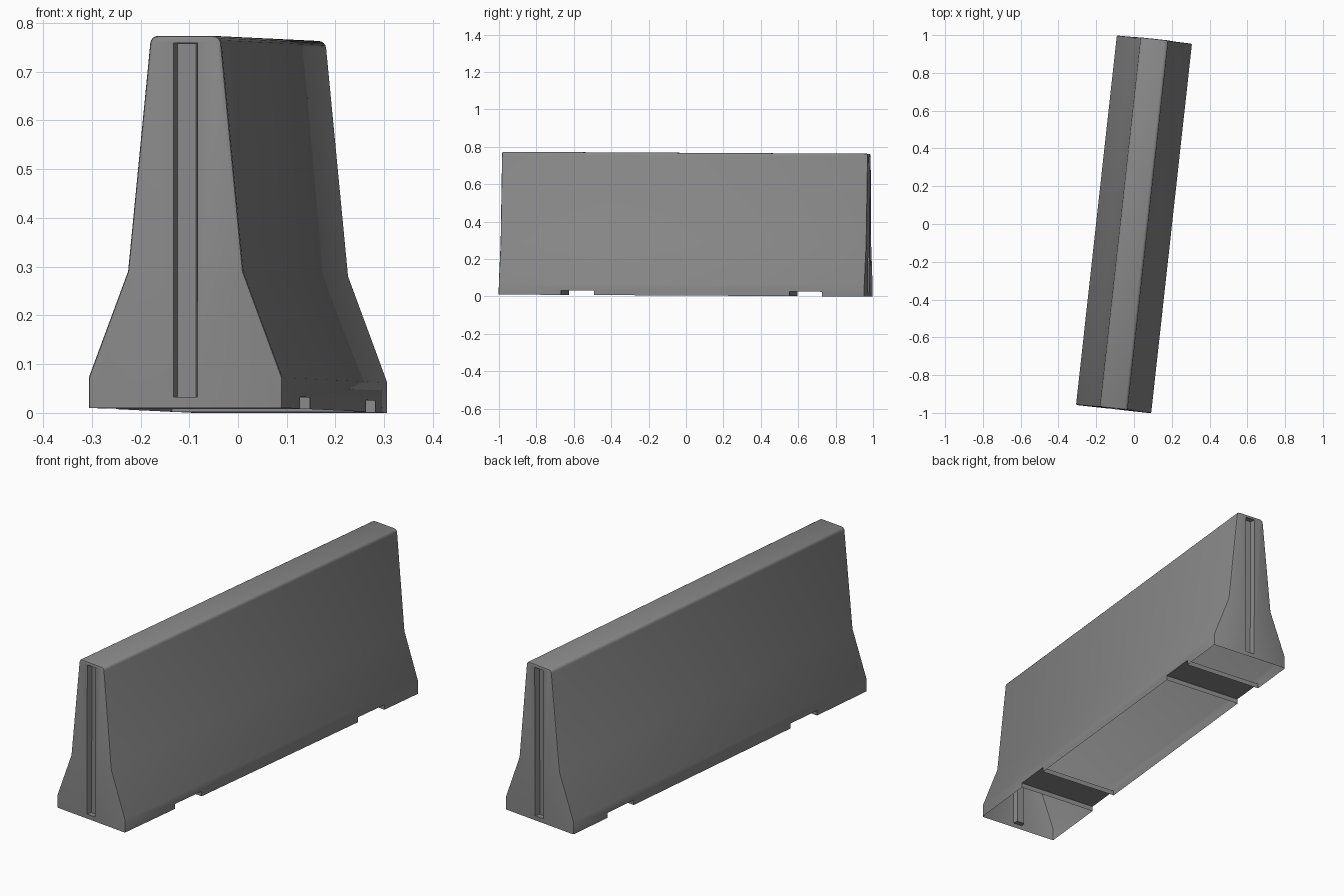
import bpy, bmesh, math
from mathutils import Matrix

if "Cube" in bpy.data.objects:
    bpy.data.objects.remove(bpy.data.objects["Cube"])

HALF = 0.984            # half length of the barrier
HEIGHT = 0.763

concrete = bpy.data.materials.new("concrete_grey")
concrete.diffuse_color = (0.25, 0.25, 0.25, 1)
concrete.use_nodes = True
concrete.node_tree.nodes["Principled BSDF"].inputs["Base Color"].default_value = concrete.diffuse_color


def prism(name, outline, lo, hi, axis):
    """Extrude a 2D outline along y (outline = x,z) or z (outline = x,y)."""
    bm = bmesh.new()

    def put(p, t):
        return bm.verts.new((p[0], t, p[1]) if axis == 'y' else (p[0], p[1], t))
    a = [put(p, lo) for p in outline]
    b = [put(p, hi) for p in outline]
    bm.faces.new(a)
    bm.faces.new(b[::-1])
    n = len(a)
    for i in range(n):
        bm.faces.new((a[i], b[i], b[(i + 1) % n], a[(i + 1) % n]))
    bmesh.ops.recalc_face_normals(bm, faces=bm.faces)
    me = bpy.data.meshes.new(name)
    bm.to_mesh(me)
    bm.free()
    ob = bpy.data.objects.new(name, me)
    bpy.context.collection.objects.link(ob)
    return ob


# barrier body: sloped profile with rounded top edges
r = 0.016
half = [(0.2, 0), (0.2, 0.062), (0.119, 0.28)]
for i in range(5):
    t = math.radians(5 + 85 * i / 4)
    half.append((0.0735 - r + r * math.cos(t), HEIGHT - r + r * math.sin(t)))
outline = half + [(-x, z) for x, z in reversed(half)]
body = prism("barrier_body", outline, -HALF, HALF, 'y')
body.data.materials.append(concrete)

# soften the outline edges of both ends
bm = bmesh.new()
bm.from_mesh(body.data)
rim = [e for e in bm.edges
       if abs(e.verts[0].co.y - e.verts[1].co.y) < 1e-5
       and max(v.co.z for v in e.verts) > 1e-4]
bmesh.ops.bevel(bm, geom=rim, offset=0.006, segments=2, profile=0.5,
                affect='EDGES', clamp_overlap=True)
bm.to_mesh(body.data)
bm.free()

# cutters: two lifting slots underneath and a tapered groove in each end
cutters = []
for lo, hi in ((-0.649, -0.47), (0.58, 0.755)):
    cutters.append(prism("slot_cutter", [(-0.3, -0.1), (0.3, -0.1), (0.3, 0.024), (-0.3, 0.024)],
                         lo, hi, 'y'))
for s in (-1, 1):
    groove = [(-0.025, s * (HALF + 0.001)), (0.025, s * (HALF + 0.001)),
              (0.019, s * (HALF - 0.025)), (-0.019, s * (HALF - 0.025))]
    cutters.append(prism("groove_cutter", groove, 0.022, 0.748, 'z'))

bpy.context.view_layer.objects.active = body
for c in cutters:
    m = body.modifiers.new("cut", 'BOOLEAN')
    m.operation = 'DIFFERENCE'
    m.solver = 'EXACT'
    m.object = c
    bpy.ops.object.modifier_apply(modifier=m.name)
    bpy.data.objects.remove(c)

# open underside: remove the ground faces, keep the slot ceilings
bm = bmesh.new()
bm.from_mesh(body.data)
ground = [f for f in bm.faces if all(v.co.z < 0.001 for v in f.verts)]
bmesh.ops.delete(bm, geom=ground, context='FACES')
for f in bm.faces:
    f.material_index = 0
bm.to_mesh(body.data)
bm.free()

# slight yaw and pitch of the whole barrier
body.data.transform(Matrix.Rotation(math.radians(-6.3), 4, 'Z')
                    @ Matrix.Rotation(-0.0053, 4, 'X'))
low = min(v.co.z for v in body.data.vertices)
body.data.transform(Matrix.Translation((0, -0.002, -low)))

for o in bpy.context.selected_objects:
    o.select_set(False)
body.select_set(True)
bpy.ops.object.shade_smooth_by_angle(angle=math.radians(30))
